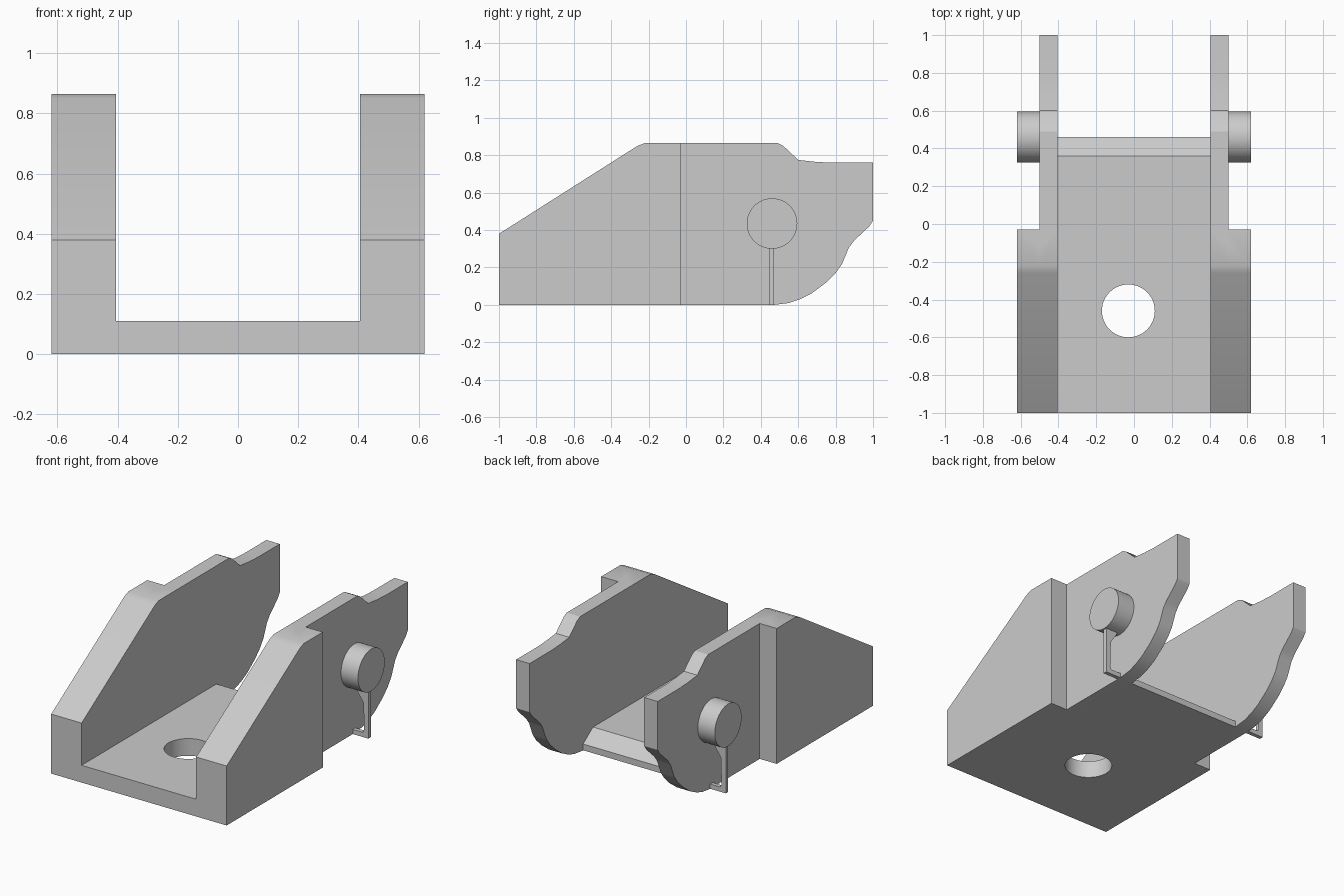
import bpy, bmesh, math
from mathutils import Vector

if "Cube" in bpy.data.objects:
    bpy.data.objects.remove(bpy.data.objects["Cube"], do_unlink=True)

grey = bpy.data.materials.new("light_grey")
grey.use_nodes = True
COLOUR = (0.6, 0.6, 0.6, 1)
grey.diffuse_color = COLOUR
grey.node_tree.nodes["Principled BSDF"].inputs["Base Color"].default_value = COLOUR


def prism(name, points, start, depth):
    """Extrude a closed outline along the vector depth."""
    bm = bmesh.new()
    face = bm.faces.new([bm.verts.new(p) for p in points])
    bmesh.ops.translate(bm, verts=bm.verts, vec=start)
    out = bmesh.ops.extrude_face_region(bm, geom=[face], use_keep_orig=True)
    moved = [g for g in out["geom"] if isinstance(g, bmesh.types.BMVert)]
    bmesh.ops.translate(bm, verts=moved, vec=depth)
    bmesh.ops.recalc_face_normals(bm, faces=bm.faces)
    mesh = bpy.data.meshes.new(name)
    bm.to_mesh(mesh)
    bm.free()
    obj = bpy.data.objects.new(name, mesh)
    obj.data.materials.append(grey)
    bpy.context.collection.objects.link(obj)
    return obj


def slab(name, outline, x0, x1):
    """Extrude a (y, z) outline between two x positions."""
    return prism(name, [(0, y, z) for y, z in outline], Vector((x0, 0, 0)), Vector((x1 - x0, 0, 0)))


def circle(radius, count=48):
    return [(radius * math.cos(2 * math.pi * i / count), radius * math.sin(2 * math.pi * i / count))
            for i in range(count)]


def combine(target, other, operation):
    """Apply a boolean and drop the helper."""
    mod = target.modifiers.new("combine", "BOOLEAN")
    mod.operation, mod.solver, mod.object = operation, "EXACT", other
    bpy.context.view_layer.objects.active = target
    bpy.ops.object.modifier_apply(modifier=mod.name)
    bpy.data.objects.remove(other, do_unlink=True)


INNER, WALL, OUTER = 0.405, 0.5, 0.62
STEP = -0.03
slope = [(-0.22, 0.865), (-0.26, 0.85), (-1, 0.38)]

# Floor with a bevelled rear lip
body = slab("bracket_body", [(-1, 0), (0.46, 0), (0.46, 0.04), (0.36, 0.11), (-1, 0.11)], -0.45, 0.45)

# Side walls with a curved rear, and thick front cheeks
wall = [(-1, 0), (0.47, 0), (0.55, 0.01), (0.61, 0.03), (0.67, 0.06), (0.75, 0.12), (0.8, 0.17),
        (0.835, 0.22), (0.87, 0.305), (0.9, 0.345), (0.98, 0.42), (1, 0.45), (1, 0.76), (0.78, 0.76),
        (0.69, 0.765), (0.6, 0.775), (0.52, 0.85), (0.49, 0.865)] + slope
cheek = [(-1, 0), (STEP, 0), (STEP, 0.865)] + slope
for side in (1, -1):
    combine(body, slab("wall", wall, side * INNER, side * WALL), "UNION")
    combine(body, slab("cheek", cheek, side * INNER, side * OUTER), "UNION")

# Bolt hole through the floor
hole = prism("hole_cutter", [(x - 0.03, y - 0.46, 0) for x, y in circle(0.14)],
             Vector((0, 0, -0.2)), Vector((0, 0, 0.6)))
combine(body, hole, "DIFFERENCE")
parts = [body]

# Pivot pins, each on a thin support strut with a foot
strut = [(0.5, 0), (0.61, 0), (0.61, 0.31), (0.52, 0.31), (0.54, 0.27), (0.575, 0.22),
         (0.58, 0.05), (0.57, 0.03), (0.5, 0.03)]
for side, label in ((1, "left"), (-1, "right")):
    pin = slab(label + "_pin", [(0.46 + a, 0.435 + b) for a, b in circle(0.135)],
               side * (WALL - 0.01), side * OUTER)
    support = prism(label + "_pin_support", [(side * x, 0, z) for x, z in strut],
                    Vector((0, 0.445, 0)), Vector((0, 0.025, 0)))
    parts += [pin, support]

# Smooth the round surfaces, keep the corners crisp
bpy.ops.object.select_all(action="DESELECT")
for obj in parts:
    obj.select_set(True)
bpy.context.view_layer.objects.active = body
bpy.ops.object.shade_smooth_by_angle(angle=math.radians(25))
